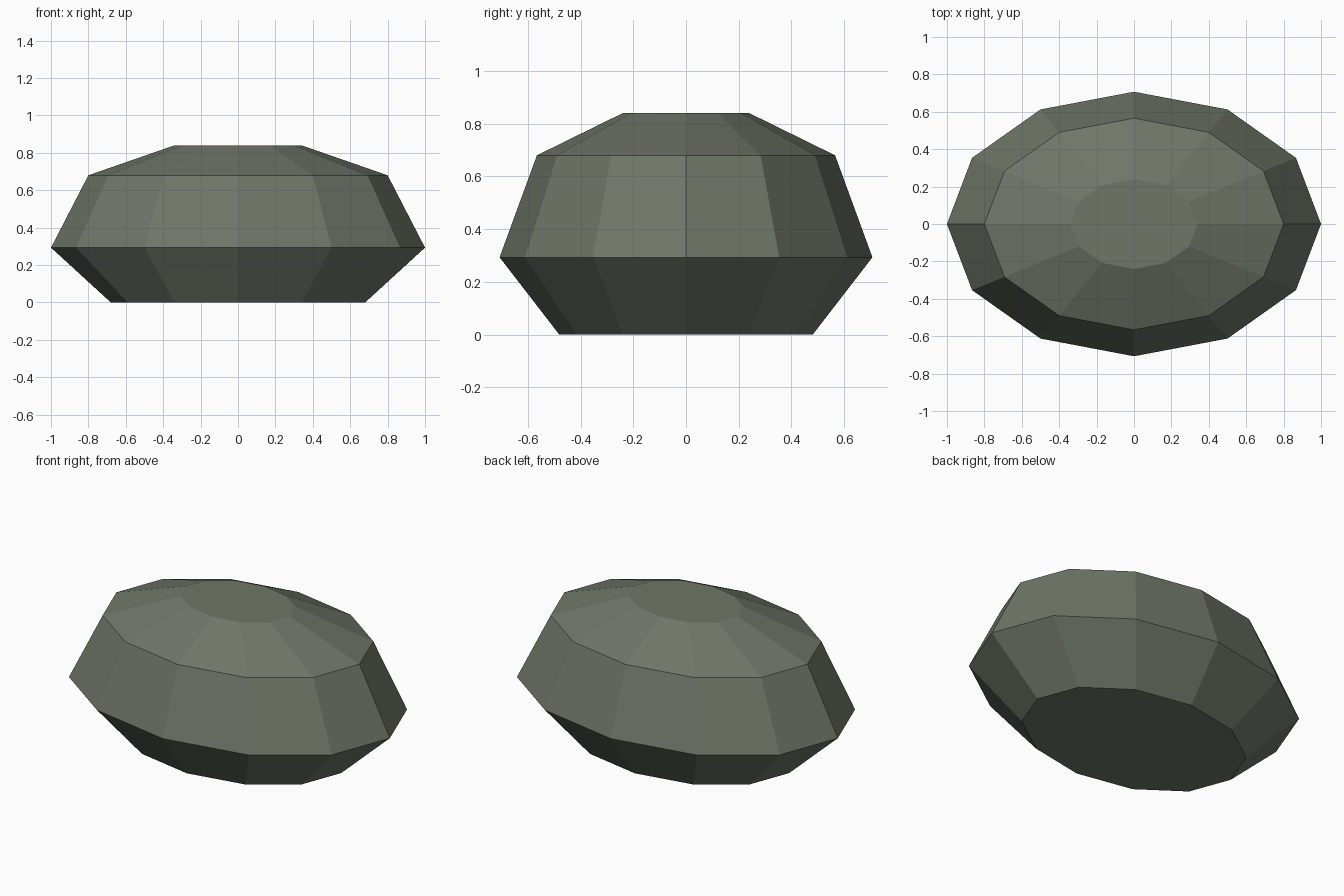
import bpy, bmesh, math

if "Cube" in bpy.data.objects:
    bpy.data.objects.remove(bpy.data.objects["Cube"])

SIDES = 12
DEPTH = math.sqrt(0.5)  # y radius relative to x radius
# (x radius, height) from base to flat top
PROFILE = [(0.68, 0.0), (1.0, 0.293), (0.8, 0.68), (0.34, 0.84)]

stone = bpy.data.materials.new("grey green stone")
stone.diffuse_color = (0.16, 0.18, 0.14, 1)
stone.use_nodes = True
stone.node_tree.nodes["Principled BSDF"].inputs["Base Color"].default_value = stone.diffuse_color

# Faceted boulder: stacked oval rings, capped at both ends
bm = bmesh.new()
rings = []
for r, z in PROFILE:
    angles = [2 * math.pi * i / SIDES for i in range(SIDES)]
    rings.append([bm.verts.new((r * math.cos(a), r * DEPTH * math.sin(a), z)) for a in angles])
for low, high in zip(rings, rings[1:]):
    for i in range(SIDES):
        j = (i + 1) % SIDES
        bm.faces.new((low[i], low[j], high[j], high[i]))
bm.faces.new(rings[0][::-1])
bm.faces.new(rings[-1])

mesh = bpy.data.meshes.new("boulder")
bm.to_mesh(mesh)
bm.free()
mesh.materials.append(stone)
bpy.context.collection.objects.link(bpy.data.objects.new("boulder", mesh))
